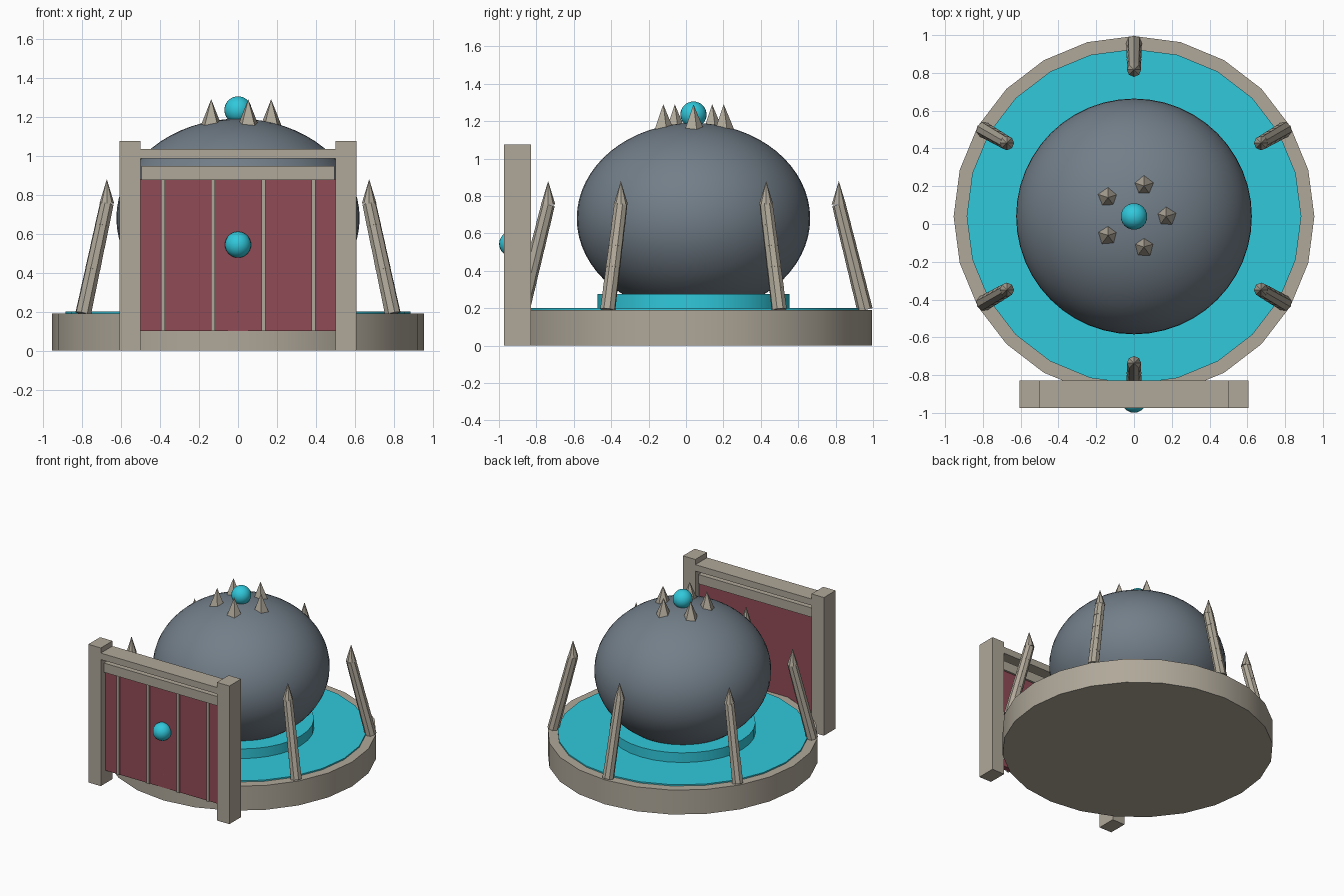
import bpy, math
from mathutils import Vector

if "Cube" in bpy.data.objects:
    bpy.data.objects.remove(bpy.data.objects["Cube"])

CY = 0.04      # centre of the round part
GY = -0.901    # centre of the gate

def mat(name, rgb):
    m = bpy.data.materials.new(name)
    m.diffuse_color = (*rgb, 1)
    m.use_nodes = True
    m.node_tree.nodes["Principled BSDF"].inputs["Base Color"].default_value = m.diffuse_color
    return m

STONE = mat("stone", (0.43, 0.39, 0.32))
CYAN = mat("cyan", (0.03, 0.58, 0.71))
SLATE = mat("slate", (0.17, 0.21, 0.25))
RED = mat("red", (0.28, 0.07, 0.09))

def finish(name, m, smooth=None):
    ob = bpy.context.object
    ob.name = name
    ob.data.materials.append(m)
    if smooth:
        bpy.ops.object.shade_smooth_by_angle(angle=math.radians(smooth))
    return ob

def box(name, x0, x1, y0, y1, z0, z1, m):
    bpy.ops.mesh.primitive_cube_add(size=1, location=((x0 + x1) / 2, (y0 + y1) / 2, (z0 + z1) / 2))
    bpy.context.object.scale = (x1 - x0, y1 - y0, z1 - z0)
    return finish(name, m)

def cone(name, a, b, r1, r2, n, m, smooth=None):
    a, b = Vector(a), Vector(b)
    d = b - a
    bpy.ops.mesh.primitive_cone_add(vertices=n, radius1=r1, radius2=r2, depth=d.length,
                                    location=(a + b) / 2, rotation=d.to_track_quat('Z', 'Y').to_euler()
                                    if d.xy.length > 1e-5 else (0, 0, 0))
    return finish(name, m, smooth)

def ball(name, loc, r, m, squash=1, seg=24, rings=16):
    bpy.ops.mesh.primitive_uv_sphere_add(segments=seg, ring_count=rings, radius=r, location=loc)
    bpy.context.object.scale.z = squash
    return finish(name, m, 60)

# round base, pool and pedestal ring
cone("base", (0, CY, 0), (0, CY, 0.19), 0.955, 0.955, 24, STONE, 40)
cone("pool", (0, CY, 0.15), (0, CY, 0.2), 0.886, 0.886, 24, CYAN, 40)
cone("pedestal", (0, CY, 0.19), (0, CY, 0.275), 0.513, 0.513, 32, CYAN, 40)

# dome with a crown of spikes around a gem
ball("dome", (0, CY, 0.68), 0.624, SLATE, 0.51 / 0.624, 48, 32)
ball("top_gem", (0, CY, 1.235), 0.07, CYAN)
for i in range(5):
    a = math.radians(72 * i)
    x, y = 0.17 * math.cos(a), CY + 0.17 * math.sin(a)
    cone("crown_spike", (x, y, 1.155), (x, y, 1.29), 0.056, 0, 5, STONE)

# six leaning ribbed pillars with upright tips
SEGS = 5
for i in range(6):
    a = math.radians(30 + 60 * i)
    out = Vector((math.cos(a), math.sin(a), 0))
    low = Vector((0, CY, 0.19)) + out * 0.917
    high = Vector((0, CY, 0.755)) + out * 0.777
    for k in range(SEGS):
        r = 0.042 - 0.001 * k
        cone("pillar_segment", low.lerp(high, k / SEGS), low.lerp(high, (k + 1) / SEGS),
             r, r - 0.002, 8, STONE)
    cone("pillar_tip", high, high + Vector((0, 0, 0.125)), 0.038, 0, 8, STONE)

# gate posts and beams
for s in (-1, 1):
    x0, x1 = sorted((s * 0.5, s * 0.607))
    box("gate_post", x0, x1, GY - 0.072, GY + 0.072, 0, 1.075, STONE)
box("top_beam", -0.5, 0.5, GY - 0.072, GY + 0.072, 0.985, 1.035, STONE)
box("lower_beam", -0.495, 0.495, GY - 0.04, GY + 0.04, 0.875, 0.947, STONE)

# gate panel, battens and knob
box("gate_panel", -0.5, 0.5, -0.916, -0.876, 0.1, 0.88, RED)
for i in range(4):
    x = -0.385 + 0.2575 * i
    box("gate_batten", x - 0.01, x + 0.01, -0.927, -0.91, 0.1, 0.88, STONE)
ball("gate_knob", (0, -0.932, 0.544), 0.067, CYAN)
